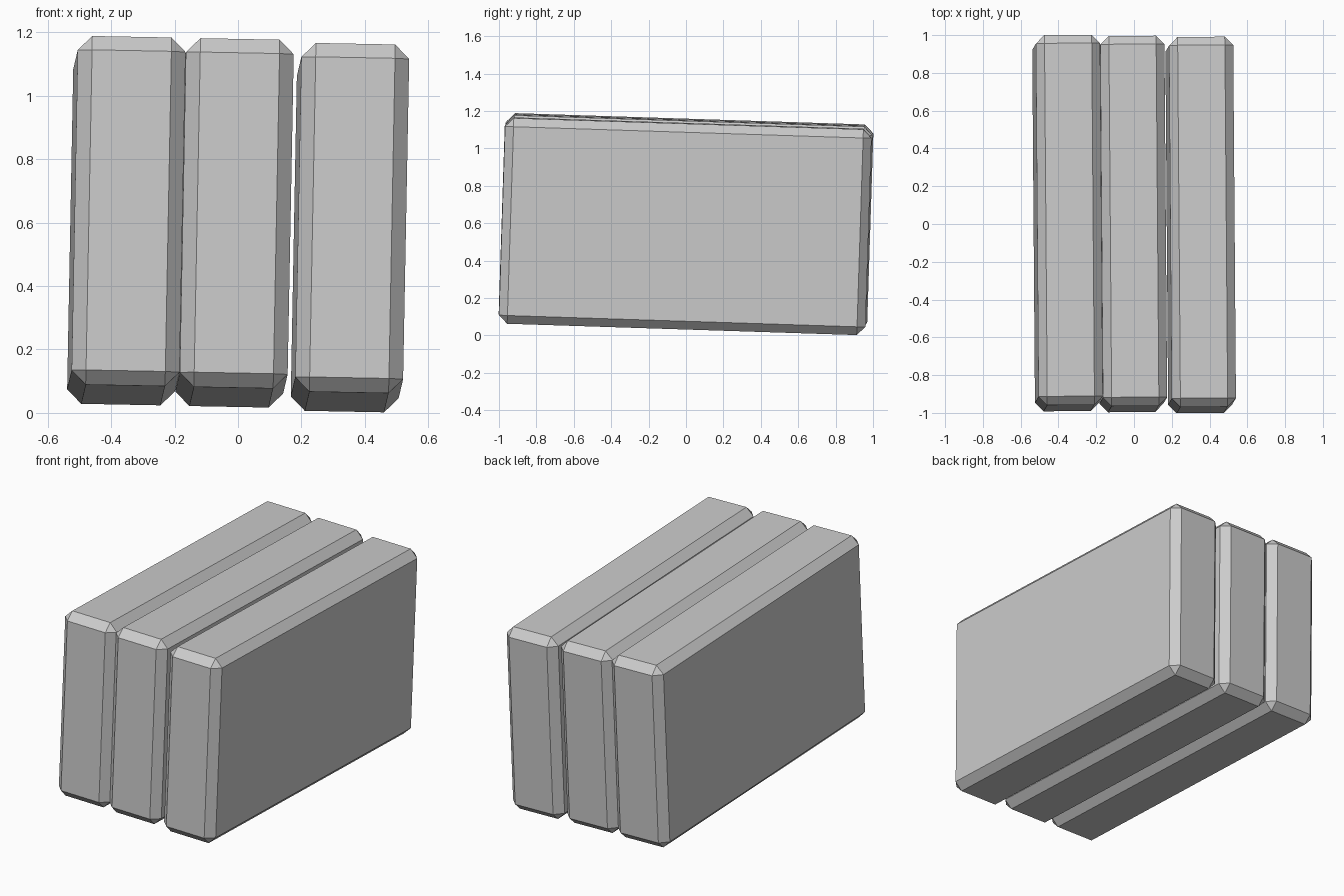
import bpy
import bmesh
from math import radians
from mathutils import Matrix, Euler

if "Cube" in bpy.data.objects:
    bpy.data.objects.remove(bpy.data.objects["Cube"])


def slab(name, loc, rot_deg, size=(0.34, 1.96, 1.10), chamfer=0.045):
    """Upright block with every edge chamfered, set down slightly tilted."""
    bm = bmesh.new()
    bmesh.ops.create_cube(bm, size=1, matrix=Matrix.Diagonal((*size, 1)))
    bmesh.ops.bevel(bm, geom=bm.edges[:], offset=chamfer, segments=1,
                    affect='EDGES')
    mesh = bpy.data.meshes.new(name)
    bm.to_mesh(mesh)
    bm.free()
    obj = bpy.data.objects.new(name, mesh)
    obj.location = loc
    obj.rotation_euler = Euler([radians(a) for a in rot_deg])
    bpy.context.collection.objects.link(obj)
    return obj


# Three slabs standing side by side, the right one with a small gap
tilt = (-1.85, 1.1, 0.4)
slab("left_slab", (-0.352, 0.005, 0.606), tilt)
slab("middle_slab", (-0.011, 0.0, 0.599), tilt)
slab("right_slab", (0.353, -0.005, 0.584), tilt)
